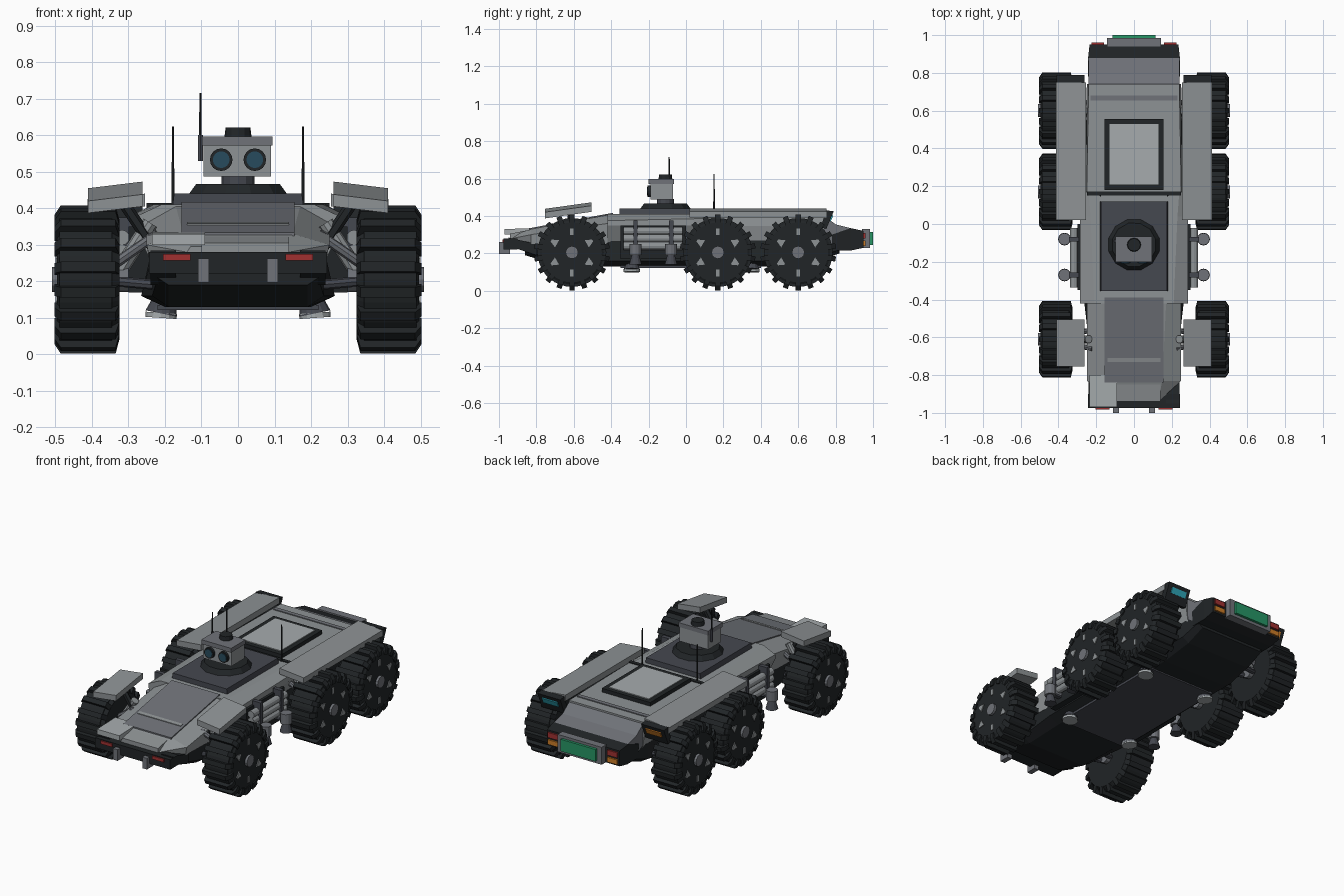
import bpy, bmesh, math
from mathutils import Vector, Matrix

if "Cube" in bpy.data.objects:
    bpy.data.objects.remove(bpy.data.objects["Cube"])


def mat(name, r, g, b):
    m = bpy.data.materials.new(name)
    m.diffuse_color = (r, g, b, 1)
    m.use_nodes = True
    m.node_tree.nodes["Principled BSDF"].inputs["Base Color"].default_value = m.diffuse_color
    return m


LIGHT = mat("light_grey", .27, .29, .30)
MID = mat("mid_grey", .16, .17, .19)
SLATE = mat("slate", .06, .065, .08)
DARK = mat("near_black", .015, .018, .02)
PANEL = mat("pale_panel", .38, .41, .42)
RED = mat("red_lamp", .35, .03, .03)
AMBER = mat("amber_lamp", .6, .2, .02)
CYAN = mat("cyan_lamp", .03, .4, .5)
GREEN = mat("green_plate", .02, .3, .13)
LENS = mat("lens_blue", .02, .07, .11)


def finish(name, bm, m, mirror):
    bmesh.ops.recalc_face_normals(bm, faces=bm.faces)
    me = bpy.data.meshes.new(name)
    bm.to_mesh(me)
    bm.free()
    me.materials.append(m)
    ob = bpy.data.objects.new(name, me)
    bpy.context.collection.objects.link(ob)
    if mirror:
        ob.modifiers.new("Mirror", 'MIRROR').use_mirror_merge = False
    return ob


def add_loft(bm, rings):
    rows = [[bm.verts.new(p) for p in r] for r in rings]
    n = len(rows[0])
    for a, b in zip(rows, rows[1:]):
        for i in range(n):
            bm.faces.new((a[i], a[(i + 1) % n], b[(i + 1) % n], b[i]))
    bm.faces.new(rows[0])
    bm.faces.new(rows[-1])


def loft(name, rings, m, mirror=False):
    bm = bmesh.new()
    add_loft(bm, rings)
    return finish(name, bm, m, mirror)


def box(name, x, y, z, m, mirror=False):
    return loft(name, [[(x[0], v, z[0]), (x[1], v, z[0]), (x[1], v, z[1]), (x[0], v, z[1])] for v in y], m, mirror)


def hull(name, sections, m):
    # each section: y, then half outline (x, z) from bottom to top
    return loft(name, [[(x, y, z) for x, z in h] + [(-x, y, z) for x, z in reversed(h)]
                       for y, *h in sections], m)


def side_plate(name, x, prof, m, mirror=False):
    return loft(name, [[(v, y, z) for y, z in prof] for v in x], m, mirror)


def rod(name, p0, p1, r0, m, r1=None, sides=12, mirror=False, spin=0):
    p0, p1 = Vector(p0), Vector(p1)
    d = p1 - p0
    bm = bmesh.new()
    bmesh.ops.create_cone(bm, cap_ends=True, segments=sides, radius1=r0, radius2=r0 if r1 is None else r1,
                          depth=d.length, matrix=Matrix.Translation((p0 + p1) / 2)
                          @ d.to_track_quat('Z', 'Y').to_matrix().to_4x4() @ Matrix.Rotation(spin, 4, 'Z'))
    return finish(name, bm, m, mirror)


# Upper armour hull: nose, middle and rear
hull("nose_hull", [(-.93, (.13, .265), (.14, .28), (.13, .295)),
                   (-.83, (.24, .25), (.25, .30), (.15, .33)),
                   (-.42, (.24, .24), (.25, .36), (.17, .405))], LIGHT)
hull("middle_hull", [(-.42, (.23, .24), (.285, .35), (.285, .375), (.21, .41)),
                     (.04, (.23, .24), (.285, .35), (.285, .385), (.23, .41)),
                     (.17, (.23, .24), (.26, .35), (.26, .39), (.24, .41))], LIGHT)
hull("rear_hull", [(.17, (.23, .22), (.255, .35), (.25, .41)),
                   (.74, (.23, .22), (.25, .34), (.24, .41))], LIGHT)
hull("tail_slope", [(.74, (.23, .22), (.24, .30), (.24, .40)),
                    (.80, (.23, .22), (.24, .30), (.24, .355)),
                    (.88, (.23, .22), (.24, .29), (.24, .335))], MID)
hull("tail_block", [(.78, (.235, .215), (.243, .30)), (.88, (.235, .215), (.243, .335)),
                    (.95, (.235, .23), (.235, .32))], DARK)
hull("lower_hull", [(-.86, (.19, .19), (.22, .21), (.22, .26)),
                    (-.66, (.19, .13), (.235, .16), (.235, .27)),
                    (-.40, (.20, .13), (.265, .16), (.24, .27)),
                    (.50, (.20, .13), (.265, .16), (.24, .27)),
                    (.70, (.20, .155), (.24, .18), (.24, .27)),
                    (.82, (.20, .20), (.23, .22), (.23, .27))], DARK)
box("belly_plate", (-.22, .22), (-.35, .40), (.122, .135), SLATE)

# Hood panels and nose trim
loft("hood_panel", [[(-.155, y, z), (.155, y, z), (.155, y, z + .012), (-.155, y, z + .012)]
                    for y, z in ((-.84, .322), (-.39, .405))], MID)
loft("hood_strip", [[(-.14, y, z), (.14, y, z), (.14, y, z + .008), (-.14, y, z + .008)]
                    for y, z in ((-.73, .35), (-.71, .354))], LIGHT)
side_plate("nose_step", (-.10, .14), [(-.94, .28), (-.84, .28), (-.84, .325), (-.94, .305)], LIGHT)
side_plate("nose_side_plate", (-.235, -.09), [(-.97, .30), (-.80, .305), (-.80, .335), (-.97, .33)], PANEL)
side_plate("bumper_arm", (.17, .24), [(-.95, .24), (-.80, .19), (-.80, .25), (-.95, .285)], DARK, True)
box("front_bumper", (-.243, .243), (-.975, -.90), (.222, .28), DARK)
box("front_lamp", (.13, .205), (-.982, -.97), (.257, .275), RED, True)
box("tow_hook", (.08, .11), (-1.0, -.94), (.197, .262), MID, True)

# Top plate, turret and sensor head
hull("top_plate", [(-.355, (.18, .40), (.175, .44)), (.12, (.18, .40), (.175, .44))], SLATE)
Y = -.11
rod("turret_base", (0, Y, .438), (0, Y, .467), .14, DARK, .118, 12, spin=.26)
rod("turret_neck", (0, Y, .465), (0, Y, .49), .045, SLATE)
box("sensor_head", (-.095, .09), (-.19, -.07), (.487, .575), LIGHT)
box("head_cap", (-.098, .095), (-.20, -.065), (.572, .597), MID)
rod("head_beacon", (0, Y, .595), (0, Y, .621), .037, DARK, .034)
rod("eye_rim", (.046, -.205, .533), (.046, -.18, .533), .031, DARK, sides=16, mirror=True)
rod("eye_lens", (.046, -.208, .533), (.046, -.2, .533), .023, LENS, sides=16, mirror=True)
rod("head_antenna", (-.103, -.09, .53), (-.103, -.09, .715), .005, DARK, .003, 6)
rod("head_antenna_base", (-.103, -.09, .53), (-.103, -.09, .60), .008, SLATE, sides=6)
rod("deck_antenna", (.178, .15, .40), (.178, .15, .624), .005, DARK, .003, 6, True)

# Rear deck hatch and strips
box("hatch_frame", (-.157, .157), (.18, .555), (.405, .432), DARK)
box("hatch_panel", (-.13, .13), (.208, .53), (.42, .437), PANEL)
box("deck_strip", (-.23, .23), (.655, .68), (.405, .415), MID)
box("deck_seam", (-.25, .25), (.15, .172), (.395, .415), DARK)

# Fenders with rear flaps and marker lamps
loft("rear_fender", [[(.255, y, .405), (.412, y, .392), (.412, y, .425), (.255, y, .44)]
                     for y in (.02, .75)], LIGHT, True)
loft("front_fender", [[(.262, y, z), (.41, y, z - .018), (.41, y, z + .015), (.262, y, z + .033)]
                      for y, z in ((-.755, .405), (-.505, .44))], LIGHT, True)
rod("front_fender_strut", (.23, -.62, .29), (.32, -.62, .425), .016, DARK, sides=6, mirror=True)
side_plate("rear_flap", (.262, .41), [(.72, .34), (.75, .33), (.79, .425), (.75, .43)], DARK, True)
for side, col in ((1, CYAN), (-1, AMBER)):
    side_plate("marker_lamp", (side * .285, side * .385),
               [(.765, .375), (.773, .37), (.787, .402), (.779, .405)], col)

# Tail plate and lamps
box("tail_plate_frame", (-.143, .143), (.94, .985), (.228, .33), MID)
box("tail_plate", (-.113, .113), (.98, 1.0), (.245, .315), GREEN)
box("tail_lamp_red", (.16, .225), (.94, .96), (.28, .31), RED, True)
box("tail_lamp_amber", (.16, .225), (.94, .96), (.24, .268), AMBER, True)

# Side racks: stacked tanks, straps and small thrusters
box("tank_rack", (.23, .30), (-.35, .0), (.17, .35), DARK, True)
for z in (.32, .28, .24):
    rod("side_tank", (.318, -.335, z), (.318, -.02, z), .021, LIGHT, mirror=True)
for y in (-.27, -.08):
    box("tank_strap", (.29, .343), (y - .012, y + .012), (.20, .375), SLATE, True)
    rod("thruster_arm", (.28, y, .22), (.375, y, .22), .016, MID, mirror=True)
    rod("thruster_body", (.368, y, .19), (.368, y, .25), .032, MID, mirror=True)
    rod("thruster_cone", (.368, y, .14), (.368, y, .19), .034, SLATE, .02, mirror=True)

# Belly nozzles
for y in (-.29, .35):
    rod("nozzle_cone", (.21, y, .112), (.20, y, .16), .044, SLATE, .028, mirror=True)
    rod("nozzle_lip", (.211, y, .10), (.21, y, .114), .043, PANEL, mirror=True)

# Wheels with suspension
C = .205
for wy in (-.61, .17, .60):
    rod("tyre", (.345, wy, C), (.488, wy, C), .184, DARK, sides=36, mirror=True)
    rod("tyre_inner_rim", (.325, wy, C), (.346, wy, C), .165, DARK, .18, 36, True)
    rod("wheel_face", (.487, wy, C), (.495, wy, C), .172, DARK, .16, 36, True)
    rod("hub", (.30, wy, C), (.509, wy, C), .034, MID, mirror=True)
    bm = bmesh.new()
    for k in range(18):
        rot = Matrix.Translation((0, wy, C)) @ Matrix.Rotation(math.tau * k / 18, 4, 'X')
        prof = [(.325, .165), (.335, .203), (.485, .203), (.502, .178), (.502, .15), (.485, .15)]
        add_loft(bm, [[rot @ Vector((x, s, r)) for x, r in prof] for s in (-.014, .014)])
    finish("tyre_treads", bm, DARK, True)
    for k in range(6):
        a = math.pi / 2 + k * math.pi / 3
        u, v = (Vector((0, math.cos(a), math.sin(a))), Vector((0, -math.sin(a), math.cos(a))))
        hub = Vector((0, wy, C))
        w0, w1 = (.009, .009) if k % 3 == 0 else (.022, .006)
        pts = [hub + u * .092 - v * w0, hub + u * .092 + v * w0, hub + u * .128 + v * w1, hub + u * .128 - v * w1]
        loft("wheel_spoke", [[p + Vector((x, 0, 0)) for p in pts] for x in (.49, .5)], LIGHT, True)
    for dy in (-.05, .05):
        rod("lower_arm", (.22, wy + dy, .19), (.335, wy + dy * .5, .20), .014, SLATE, sides=8, mirror=True)
        rod("upper_arm", (.22, wy + dy, .33), (.335, wy + dy * .5, .25), .014, MID, sides=8, mirror=True)
    rod("shock_absorber", (.24, wy, .36), (.33, wy, .22), .022, LIGHT, sides=10, mirror=True)
